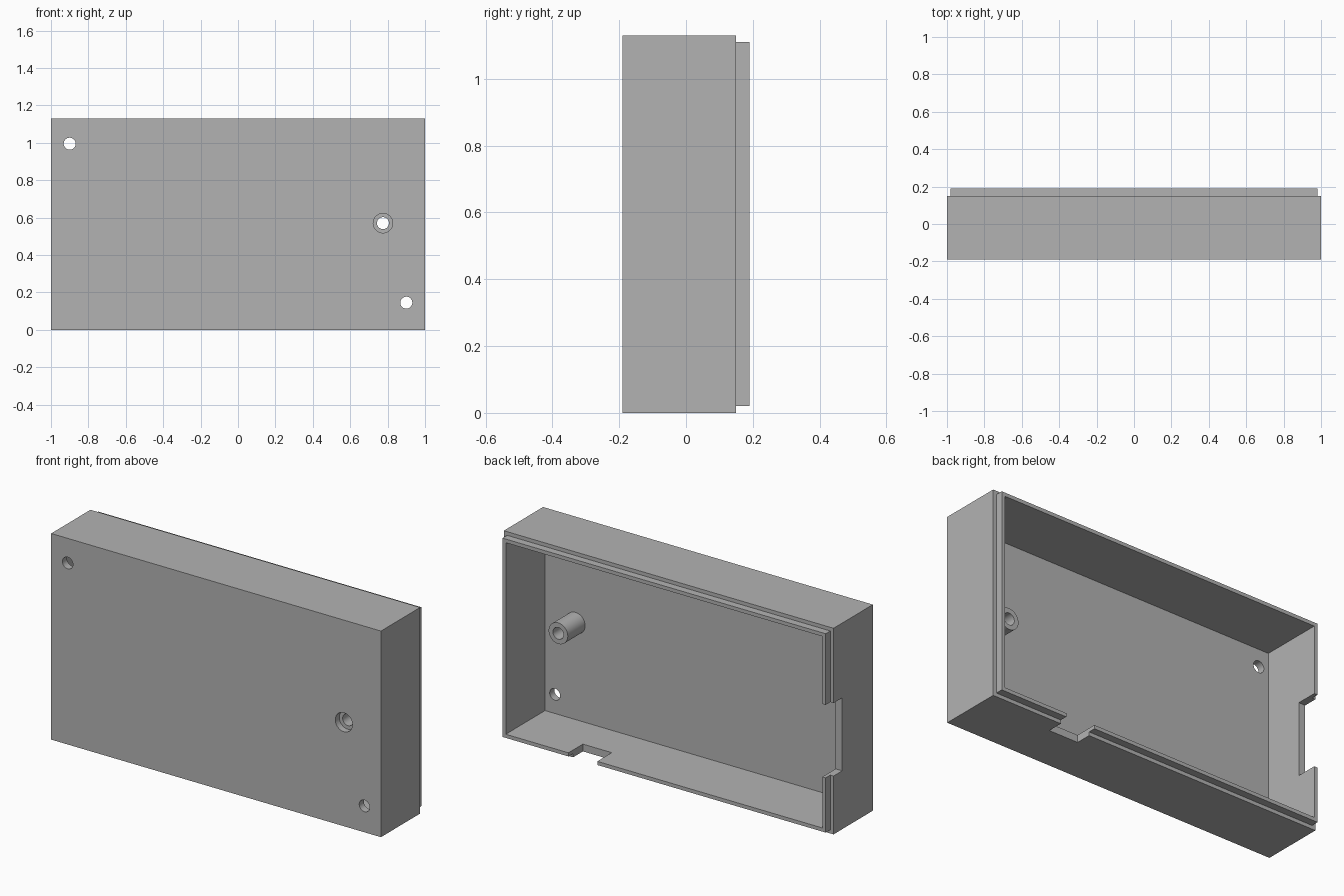
import bpy
import math

cube = bpy.data.objects.get("Cube")
if cube:
    bpy.data.objects.remove(cube, do_unlink=True)

grey = bpy.data.materials.new("plain_grey")
grey.use_nodes = True
grey.diffuse_color = (0.45, 0.45, 0.45, 1)
grey.node_tree.nodes["Principled BSDF"].inputs["Base Color"].default_value = (0.45, 0.45, 0.45, 1)

HEIGHT = 1.13
FRONT, RIM, LIP = -0.19, 0.15, 0.19
WALL, STEP = 0.04, 0.02
FLOOR = FRONT + WALL


def box(name, x, y, z):
    """Box spanning the (low, high) ranges on each axis."""
    bpy.ops.mesh.primitive_cube_add(size=1, location=[sum(r) / 2 for r in (x, y, z)])
    ob = bpy.context.object
    ob.name = name
    ob.scale = [r[1] - r[0] for r in (x, y, z)]
    bpy.ops.object.transform_apply(location=True, rotation=True, scale=True)
    ob.data.materials.append(grey)
    return ob


def rod(name, x, z, y, radius):
    """Cylinder along the depth axis."""
    bpy.ops.mesh.primitive_cylinder_add(
        vertices=48, radius=radius, depth=y[1] - y[0],
        location=(x, sum(y) / 2, z), rotation=(math.pi / 2, 0, 0))
    ob = bpy.context.object
    ob.name = name
    bpy.ops.object.transform_apply(location=True, rotation=True, scale=True)
    ob.data.materials.append(grey)
    return ob


def combine(target, tool, operation):
    """Apply a boolean and discard the tool."""
    tool.hide_render = True
    mod = target.modifiers.new(tool.name, "BOOLEAN")
    mod.object, mod.operation, mod.solver = tool, operation, "EXACT"
    bpy.ops.object.select_all(action="DESELECT")
    bpy.context.view_layer.objects.active = target
    target.select_set(True)
    bpy.ops.object.modifier_apply(modifier=mod.name)
    bpy.data.objects.remove(tool, do_unlink=True)


# Outer shell with the stepped lip at the back
shell = box("enclosure_shell", (-1, 1), (FRONT, RIM), (0, HEIGHT))
combine(shell, box("lip", (STEP - 1, 1 - STEP), (0, LIP), (STEP, HEIGHT - STEP)), "UNION")

# Hollow interior
combine(shell, box("cavity", (WALL - 1, 1 - WALL), (FLOOR, 0.4), (WALL, HEIGHT - WALL)), "DIFFERENCE")

# Screw post
POST_X, POST_Z, BORE = 0.775, 0.57, 0.032
combine(shell, rod("screw_post", POST_X, POST_Z, (FLOOR - 0.002, 0.0), 0.058), "UNION")

# Through holes and the countersunk screw recess
for x, z in ((-0.9, 0.995), (0.9, 0.145), (POST_X, POST_Z)):
    combine(shell, rod("bore", x, z, (-0.3, 0.1), BORE), "DIFFERENCE")
combine(shell, rod("screw_recess", POST_X, POST_Z, (-0.3, FRONT + 0.035), 0.052), "DIFFERENCE")

# Cable notches in the bottom wall and the right wall
combine(shell, box("bottom_notch", (0.405, 0.58), (0.065, 0.3), (-0.1, 0.08)), "DIFFERENCE")
combine(shell, box("side_notch", (-1.1, -0.9), (0.075, 0.3), (0.32, 0.72)), "DIFFERENCE")

# Smooth round walls, crisp edges
bpy.ops.object.select_all(action="DESELECT")
shell.select_set(True)
bpy.context.view_layer.objects.active = shell
bpy.ops.object.shade_smooth_by_angle(angle=math.radians(30))
